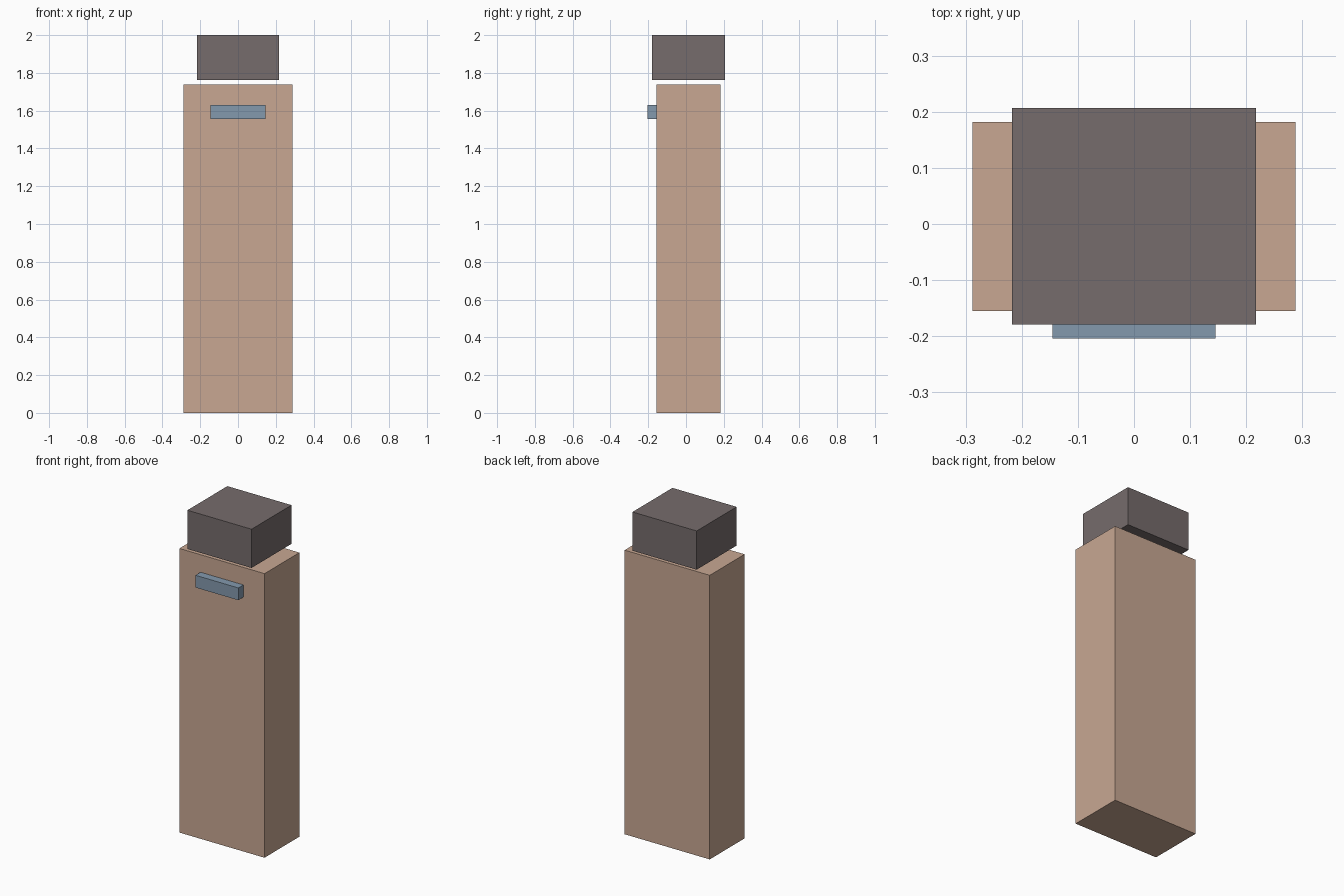
import bpy

if "Cube" in bpy.data.objects:
    bpy.data.objects.remove(bpy.data.objects["Cube"])


def box(name, lo, hi, color):
    """Axis-aligned box between two corners, with a flat colour."""
    bpy.ops.mesh.primitive_cube_add(size=1, location=[(a + b) / 2 for a, b in zip(lo, hi)])
    obj = bpy.context.object
    obj.name = name
    obj.scale = [b - a for a, b in zip(lo, hi)]
    bpy.ops.object.transform_apply(location=False, rotation=False, scale=True)
    mat = bpy.data.materials.new(name + "_colour")
    mat.diffuse_color = (*color, 1)
    mat.use_nodes = True
    mat.node_tree.nodes["Principled BSDF"].inputs["Base Color"].default_value = mat.diffuse_color
    obj.data.materials.append(mat)
    return obj


# Tall main body
box("body", (-0.288, -0.155, 0.0), (0.288, 0.182, 1.738), (0.58, 0.39, 0.29))
# Cap floating just above the body
box("cap", (-0.217, -0.179, 1.763), (0.217, 0.207, 2.0), (0.18, 0.15, 0.15))
# Small bar on the front of the body
box("front_bar", (-0.145, -0.204, 1.556), (0.145, -0.155, 1.631), (0.23, 0.32, 0.42))
